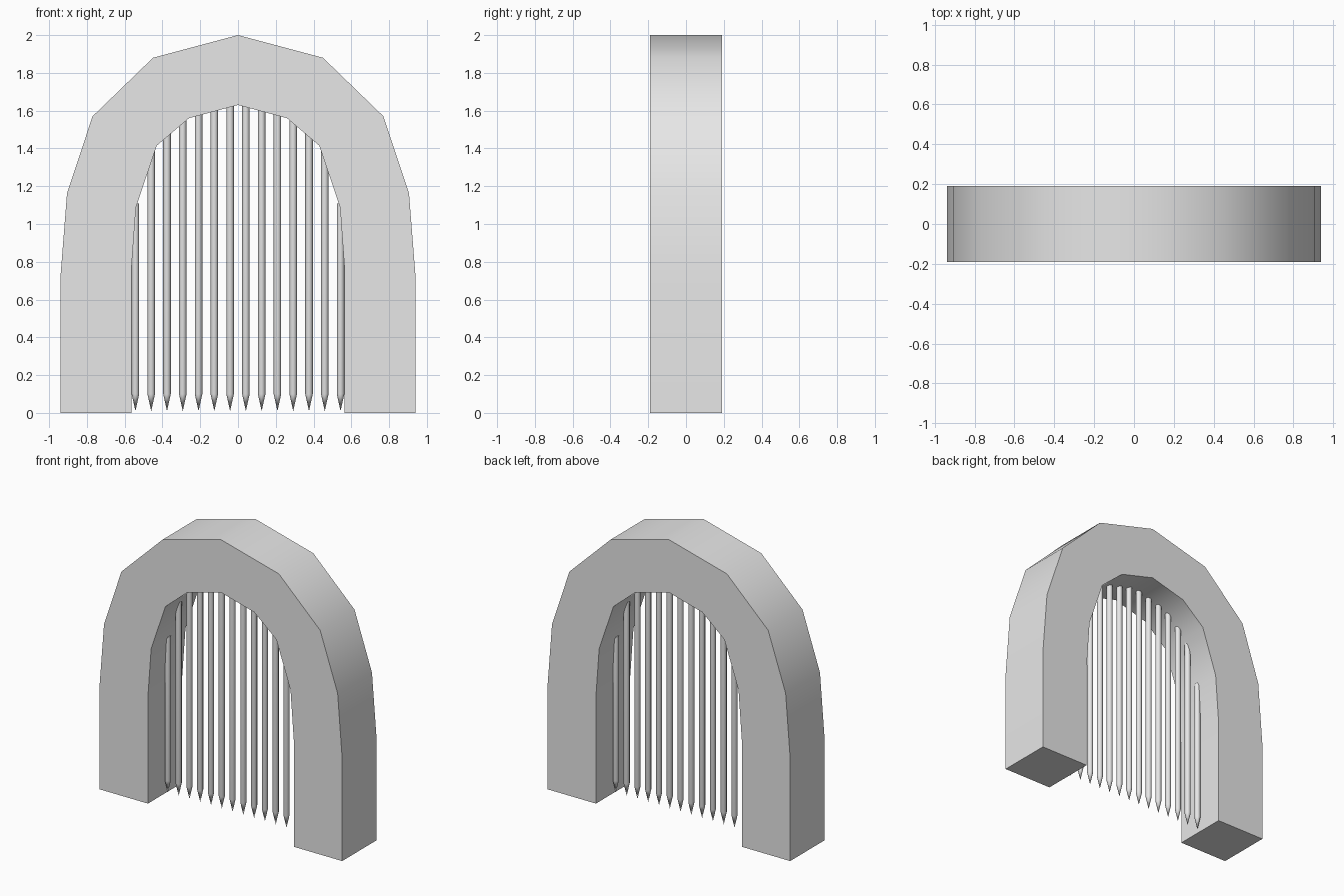
import bpy
import bmesh
import math

cube = bpy.data.objects.get("Cube")
if cube:
    bpy.data.objects.remove(cube, do_unlink=True)

grey = bpy.data.materials.new("plain grey")
grey.use_nodes = True
colour = (0.8, 0.8, 0.8, 1)
grey.diffuse_color = colour
grey.node_tree.nodes["Principled BSDF"].inputs["Base Color"].default_value = colour

DEPTH = 0.19
OUTER = [(0.94, 0), (0.94, 0.72), (0.905, 1.165), (0.77, 1.57), (0.45, 1.88), (0, 2)]
INNER = [(0.565, 0), (0.565, 0.75), (0.54, 1.09), (0.43, 1.415), (0.26, 1.56), (0, 1.63)]


def finish(bm, name, angle):
    """Turn a bmesh into a shaded object."""
    bmesh.ops.recalc_face_normals(bm, faces=bm.faces)
    mesh = bpy.data.meshes.new(name)
    bm.to_mesh(mesh)
    bm.free()
    mesh.materials.append(grey)
    obj = bpy.data.objects.new(name, mesh)
    bpy.context.collection.objects.link(obj)
    bpy.ops.object.select_all(action="DESELECT")
    obj.select_set(True)
    bpy.context.view_layer.objects.active = obj
    bpy.ops.object.shade_smooth_by_angle(angle=math.radians(angle))
    return obj


def mirrored(half):
    """Full left-to-right outline from its right half."""
    return half + [(-x, z) for x, z in reversed(half[:-1])]


def inner_height(x):
    """Height of the opening's edge at a distance from the middle."""
    for (xa, za), (xb, zb) in zip(INNER[1:], INNER[2:]):
        if xb <= abs(x) <= xa:
            return za + (zb - za) * (xa - abs(x)) / (xa - xb)
    return INNER[1][1]


# Stone arch: rectangular sections joined along the outline
bm = bmesh.new()
sections = []
for (xo, zo), (xi, zi) in zip(mirrored(OUTER), mirrored(INNER)):
    corners = [(xo, -DEPTH, zo), (xo, DEPTH, zo), (xi, DEPTH, zi), (xi, -DEPTH, zi)]
    sections.append([bm.verts.new(c) for c in corners])
for a, b in zip(sections, sections[1:]):
    for i in range(4):
        j = (i + 1) % 4
        bm.faces.new((a[i], a[j], b[j], b[i]))
bm.faces.new(sections[0])
bm.faces.new(sections[-1])
finish(bm, "arch", 40)

# Portcullis: pointed round bars, their tops sunk into the arch
BARS, SPAN, RADIUS, SIDES = 14, 0.543, 0.02, 8
for n in range(BARS):
    x = -SPAN + 2 * SPAN * n / (BARS - 1)
    top = inner_height(x) + 0.06
    bm = bmesh.new()
    rings = []
    for z in (0.1, top):
        rings.append([bm.verts.new((x + RADIUS * math.cos(t), RADIUS * math.sin(t), z))
                      for t in (math.tau * k / SIDES for k in range(SIDES))])
    tip = bm.verts.new((x, 0, 0.01))
    low, high = rings
    for i in range(SIDES):
        j = (i + 1) % SIDES
        bm.faces.new((low[i], low[j], high[j], high[i]))
        bm.faces.new((tip, low[j], low[i]))
    bm.faces.new(high)
    finish(bm, f"gate_bar_{n + 1}", 50)
